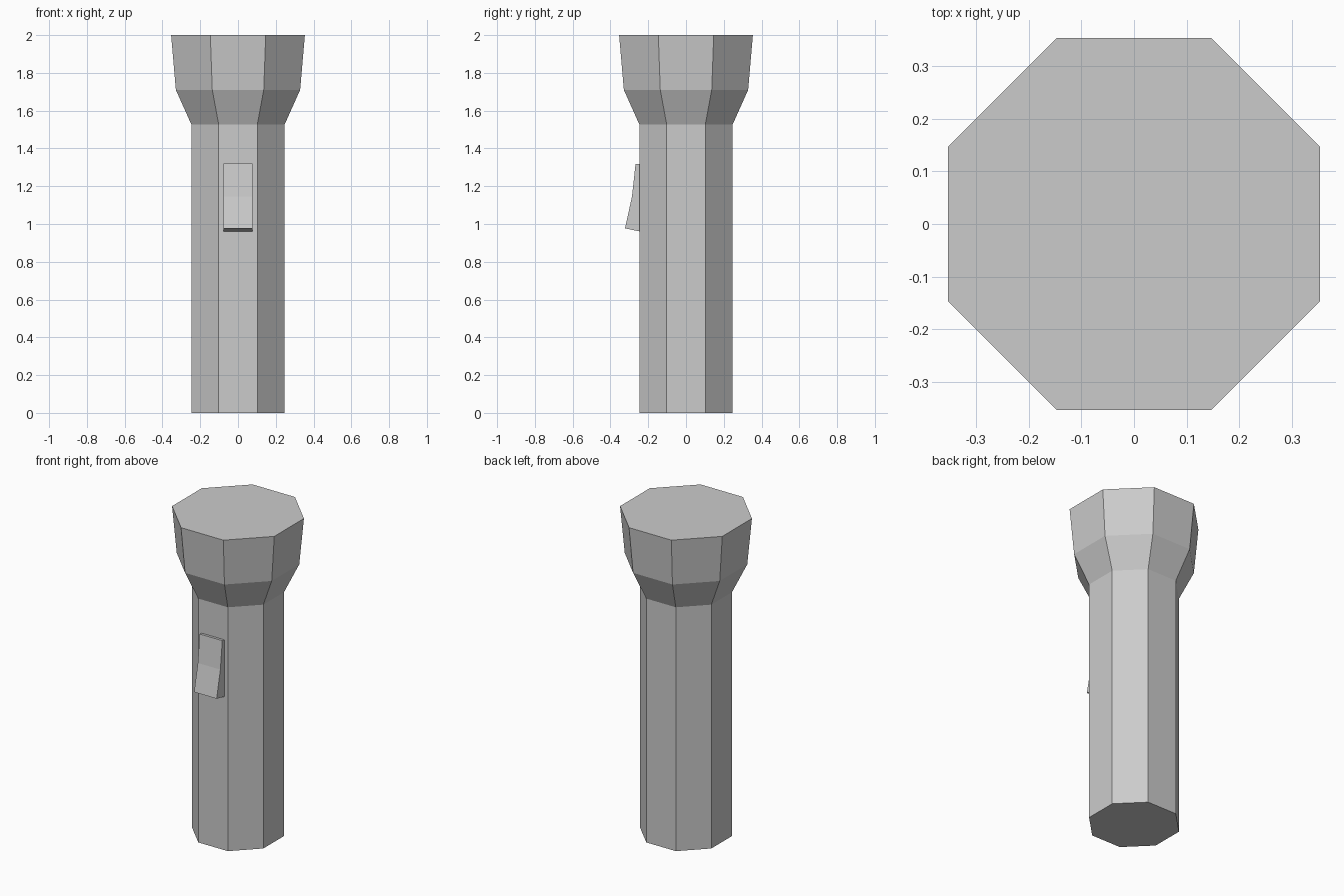
import bpy, bmesh, math

if "Cube" in bpy.data.objects:
    bpy.data.objects.remove(bpy.data.objects["Cube"])

SIDES = 8


def finish(name, bm):
    bmesh.ops.recalc_face_normals(bm, faces=bm.faces)
    mesh = bpy.data.meshes.new(name)
    bm.to_mesh(mesh)
    bm.free()
    obj = bpy.data.objects.new(name, mesh)
    bpy.context.collection.objects.link(obj)
    return obj


def ring(bm, apothem, z):
    r = apothem / math.cos(math.pi / SIDES)
    angles = [2 * math.pi * (i + 0.5) / SIDES for i in range(SIDES)]
    return [bm.verts.new((r * math.cos(a), r * math.sin(a), z)) for a in angles]


# Octagonal torch: handle, flared neck and lamp head in one closed shell
bm = bmesh.new()
profile = [(0.247, 0), (0.247, 1.527), (0.329, 1.71), (0.354, 2.0)]
rings = [ring(bm, a, z) for a, z in profile]
for lower, upper in zip(rings, rings[1:]):
    for i in range(SIDES):
        j = (i + 1) % SIDES
        bm.faces.new((lower[i], lower[j], upper[j], upper[i]))
bm.faces.new(rings[0])
bm.faces.new(rings[-1])
finish("torch_body", bm)

# Rocker switch: side profile (y, z) extruded across x
bm = bmesh.new()
rocker = [(-0.247, 0.961), (-0.323, 0.977), (-0.286, 1.145),
          (-0.267, 1.319), (-0.247, 1.317)]
left, right = [[bm.verts.new((x, y, z)) for y, z in rocker] for x in (-0.078, 0.078)]
bm.faces.new(left)
bm.faces.new(right)
for i in range(len(rocker)):
    j = (i + 1) % len(rocker)
    bm.faces.new((left[i], left[j], right[j], right[i]))
finish("rocker_switch", bm)
